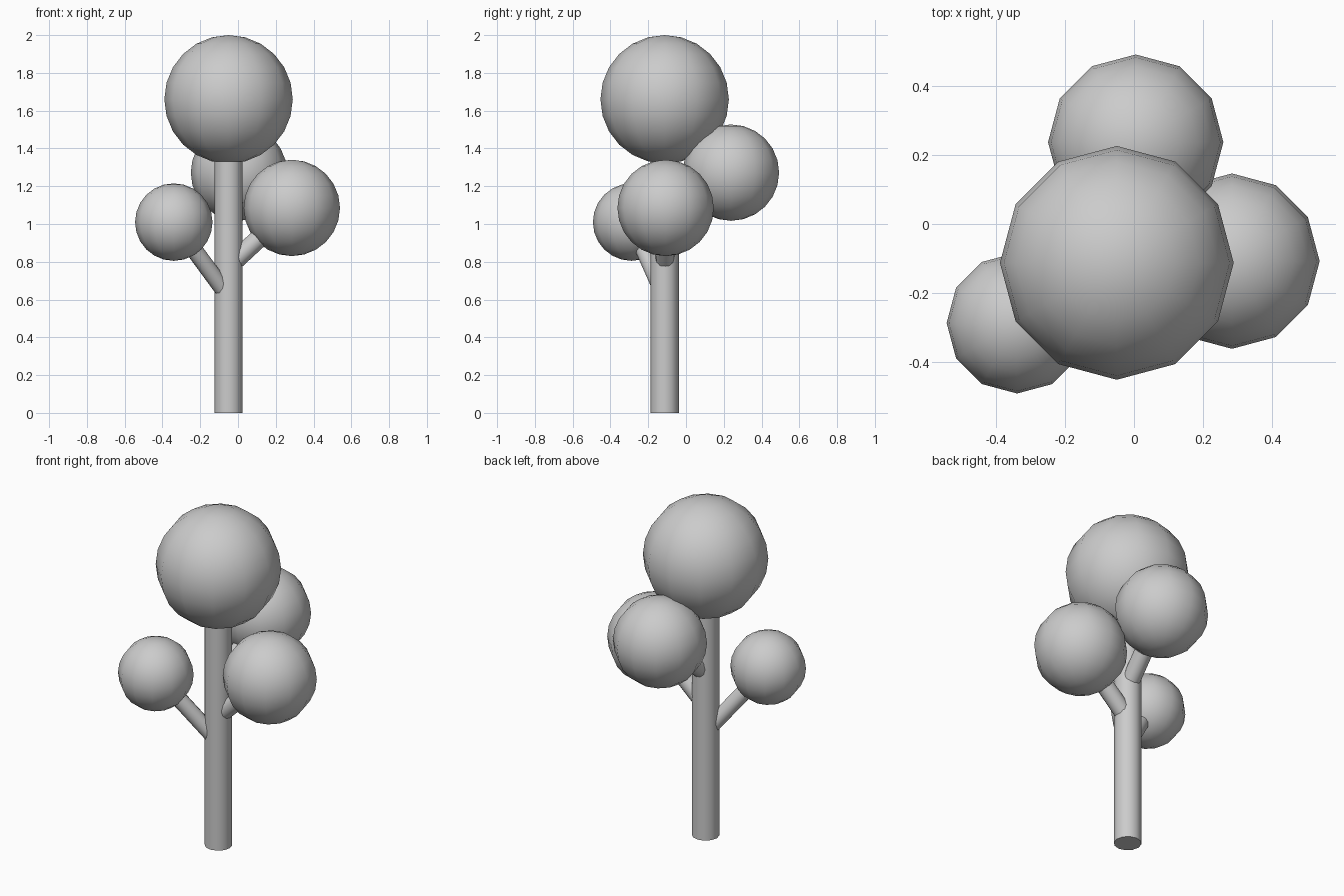
import bpy
from mathutils import Vector
from math import radians

if "Cube" in bpy.data.objects:
    bpy.data.objects.remove(bpy.data.objects["Cube"])


def limb(name, start, end, radius, sides):
    """Straight round rod between two points."""
    a, b = Vector(start), Vector(end)
    axis = b - a
    bpy.ops.mesh.primitive_cylinder_add(vertices=sides, radius=radius,
                                        depth=axis.length, location=(a + b) / 2)
    ob = bpy.context.object
    ob.rotation_euler = axis.to_track_quat('Z', 'Y').to_euler()
    ob.name = name
    bpy.ops.object.shade_smooth_by_angle(angle=radians(40))


def foliage(name, center, radius):
    """Twelve-sided smooth ball of leaves."""
    bpy.ops.mesh.primitive_uv_sphere_add(segments=12, ring_count=12,
                                         radius=radius, location=center)
    bpy.context.object.name = name
    bpy.ops.object.shade_smooth()


TX, TY = -0.05, -0.113

# Trunk and crown
limb("trunk", (TX, TY, 0), (TX, TY, 1.5), 0.075, 12)
foliage("crown_foliage", (TX, TY, 1.66), 0.34)

# Side branches: name, height on trunk, ball centre, ball radius, branch radius
for name, z, center, radius, thick in (
    ("left", 0.615, (-0.34, -0.288, 1.01), 0.205, 0.045),
    ("right", 0.775, (0.285, -0.108, 1.085), 0.255, 0.05),
    ("back", 0.97, (0.005, 0.238, 1.272), 0.255, 0.05),
):
    limb(name + "_branch", (TX, TY, z), center, thick, 12)
    foliage(name + "_foliage", center, radius)
